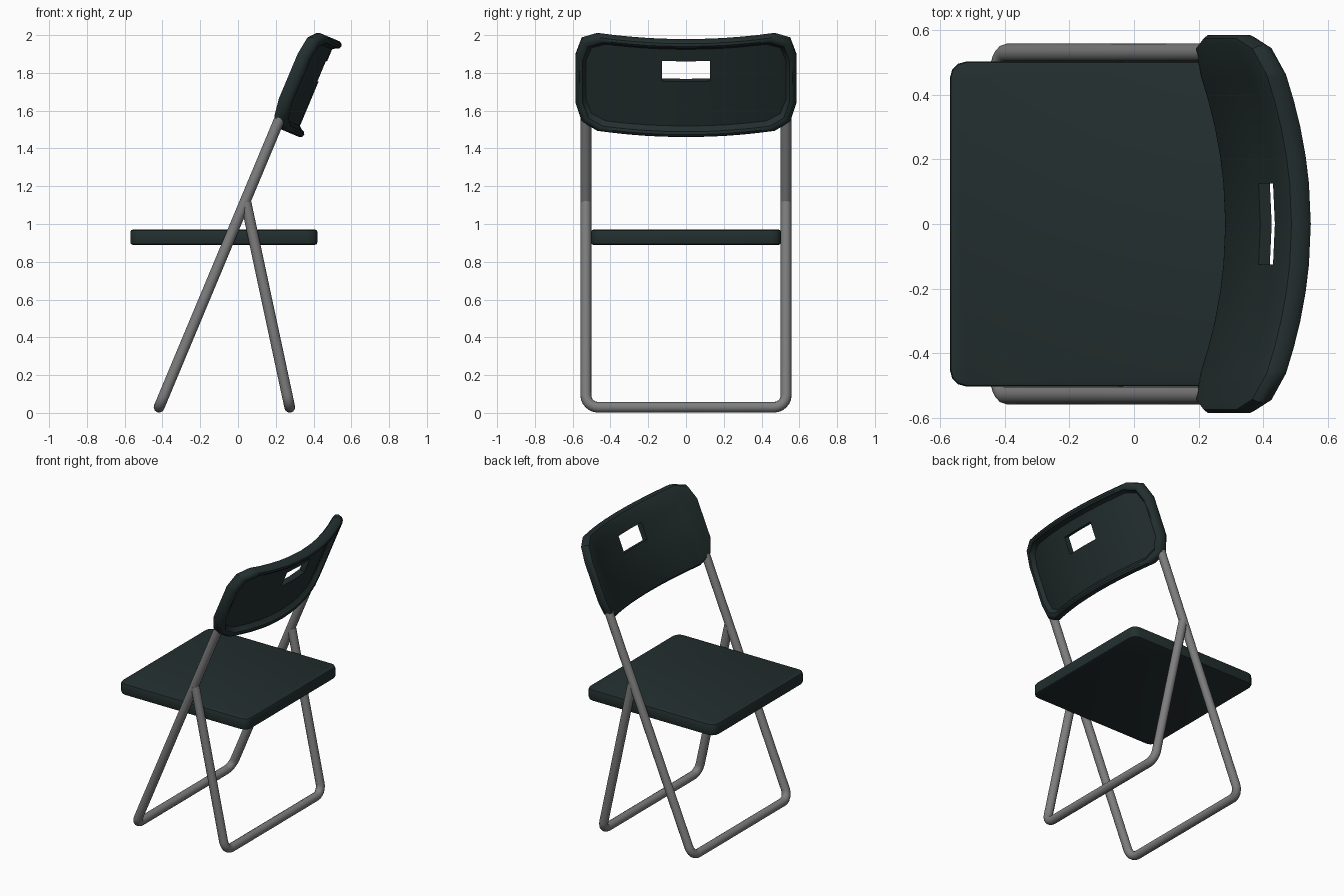
import bpy, bmesh, math
from mathutils import Vector

if "Cube" in bpy.data.objects:
    bpy.data.objects.remove(bpy.data.objects["Cube"])


def material(name, rgb):
    m = bpy.data.materials.new(name)
    m.diffuse_color = (*rgb, 1)
    m.use_nodes = True
    m.node_tree.nodes["Principled BSDF"].inputs["Base Color"].default_value = m.diffuse_color
    return m


PLASTIC = material("dark green plastic", (0.017, 0.028, 0.028))
METAL = material("grey metal", (0.21, 0.21, 0.21))


def finish(obj, mat, angle):
    obj.data.materials.clear()
    obj.data.materials.append(mat)
    bpy.ops.object.select_all(action='DESELECT')
    obj.select_set(True)
    bpy.context.view_layer.objects.active = obj
    bpy.ops.object.shade_smooth_by_angle(angle=math.radians(angle))


def mesh_object(name, bm, mat, angle=35):
    bmesh.ops.recalc_face_normals(bm, faces=bm.faces)
    me = bpy.data.meshes.new(name)
    bm.to_mesh(me)
    bm.free()
    obj = bpy.data.objects.new(name, me)
    bpy.context.collection.objects.link(obj)
    finish(obj, mat, angle)
    return obj


def u_tube(name, foot, top, half=0.53, radius=0.0285, bend=0.065):
    """U-shaped tube lying in the slanted plane from foot to top (x, z)."""
    a, b = Vector((foot[0], 0, foot[1])), Vector((top[0], 0, top[1]))
    up = (b - a).normalized()
    side = [b + Vector((0, half, 0))]
    for i in range(7):
        t = math.radians(15 * i)
        y = half - bend + bend * math.cos(t)
        side.append(a + up * bend * (1 - math.sin(t)) + Vector((0, y, 0)))
    pts = side + [Vector((p.x, -p.y, p.z)) for p in reversed(side)]
    cu = bpy.data.curves.new(name, 'CURVE')
    cu.dimensions = '3D'
    cu.bevel_depth = radius
    cu.bevel_resolution = 4
    cu.use_fill_caps = True
    sp = cu.splines.new('POLY')
    sp.points.add(len(pts) - 1)
    for p, co in zip(sp.points, pts):
        p.co = (*co, 1)
    obj = bpy.data.objects.new(name, cu)
    bpy.context.collection.objects.link(obj)
    bpy.ops.object.select_all(action='DESELECT')
    obj.select_set(True)
    bpy.context.view_layer.objects.active = obj
    bpy.ops.object.convert(target='MESH')
    finish(bpy.context.object, METAL, 50)


# Tubular frames
u_tube("front_leg_frame", (-0.418, 0.03), (0.222, 1.56))
u_tube("rear_leg_frame", (0.274, 0.03), (0.042, 1.115))

# Seat: slab with rounded corners and softened rims
bm = bmesh.new()
bmesh.ops.create_cube(bm, size=1)
for v in bm.verts:
    v.co = (-0.075 + v.co.x * 0.99, v.co.y * 1.006, 0.93 + v.co.z * 0.08)
upright = [e for e in bm.edges if abs(e.verts[0].co.z - e.verts[1].co.z) > 0.05]
bmesh.ops.bevel(bm, geom=upright, offset=0.05, segments=3, profile=0.5, affect='EDGES')
rims = [e for e in bm.edges if abs(e.verts[0].co.z - e.verts[1].co.z) < 0.01
        and any(abs(f.normal.z) < 0.5 for f in e.link_faces)]
bmesh.ops.bevel(bm, geom=rims, offset=0.012, segments=2, profile=0.5, affect='EDGES')
mesh_object("seat", bm, PLASTIC)

# Backrest: built flat as (depth, y, height), then bent and tilted
MID, HALF_Y, HALF_V = 0.255, 0.585, 0.275
corner = [(0.585, 0.135), (0.552, 0.235), (0.47, 0.275)]
quarter = corner + [(-y, v) for y, v in reversed(corner)]
outline = quarter + [(-y, -v) for y, v in quarter]
# (inset, depth) from the front face, over the rim, into the rear recess
section = [(0.03, 0.0), (0.01, 0.008), (0.0, 0.028), (0.0, 0.058), (0.008, 0.072),
           (0.022, 0.077), (0.036, 0.07), (0.042, 0.055), (0.055, 0.038)]
bm = bmesh.new()
rings = [[bm.verts.new((d, y * (1 - i / HALF_Y), MID + v * (1 - i / HALF_V)))
          for y, v in outline] for i, d in section]
n = len(outline)
for r, s in zip(rings, rings[1:]):
    for k in range(n):
        bm.faces.new((r[k], r[(k + 1) % n], s[(k + 1) % n], s[k]))
bm.faces.new(rings[0])
bm.faces.new(rings[-1])


def slice_at(co, no):
    bmesh.ops.bisect_plane(bm, geom=bm.verts[:] + bm.edges[:] + bm.faces[:],
                           plane_co=co, plane_no=no, dist=1e-5)


SLOT_Y, SLOT_LOW, SLOT_HIGH = 0.126, 0.29, 0.406
for y in (0, SLOT_Y, 0.21, 0.3, 0.38, 0.455):
    for s in ((1, -1) if y else (1,)):
        slice_at((0, s * y, 0), (0, 1, 0))
for v in (SLOT_LOW, SLOT_HIGH):
    slice_at((0, 0, v), (0, 0, 1))

# Hand slot through the panel
hole = [f for f in bm.faces if abs(f.calc_center_median().y) < SLOT_Y
        and SLOT_LOW < f.calc_center_median().z < SLOT_HIGH]
bmesh.ops.delete(bm, geom=hole, context='FACES')
bmesh.ops.bridge_loops(bm, edges=[e for e in bm.edges if e.is_boundary])

# Bend around the sitter and lean along the front legs
lean = Vector((0.387, 0, 0.922))
back = Vector((0.922, 0, -0.387))
for v in bm.verts:
    d, y, h = v.co
    w = 0.075 - 0.39 * y * y + d
    v.co = Vector((0.21, y, 1.53)) + lean * h + back * w
mesh_object("backrest", bm, PLASTIC, 40)
